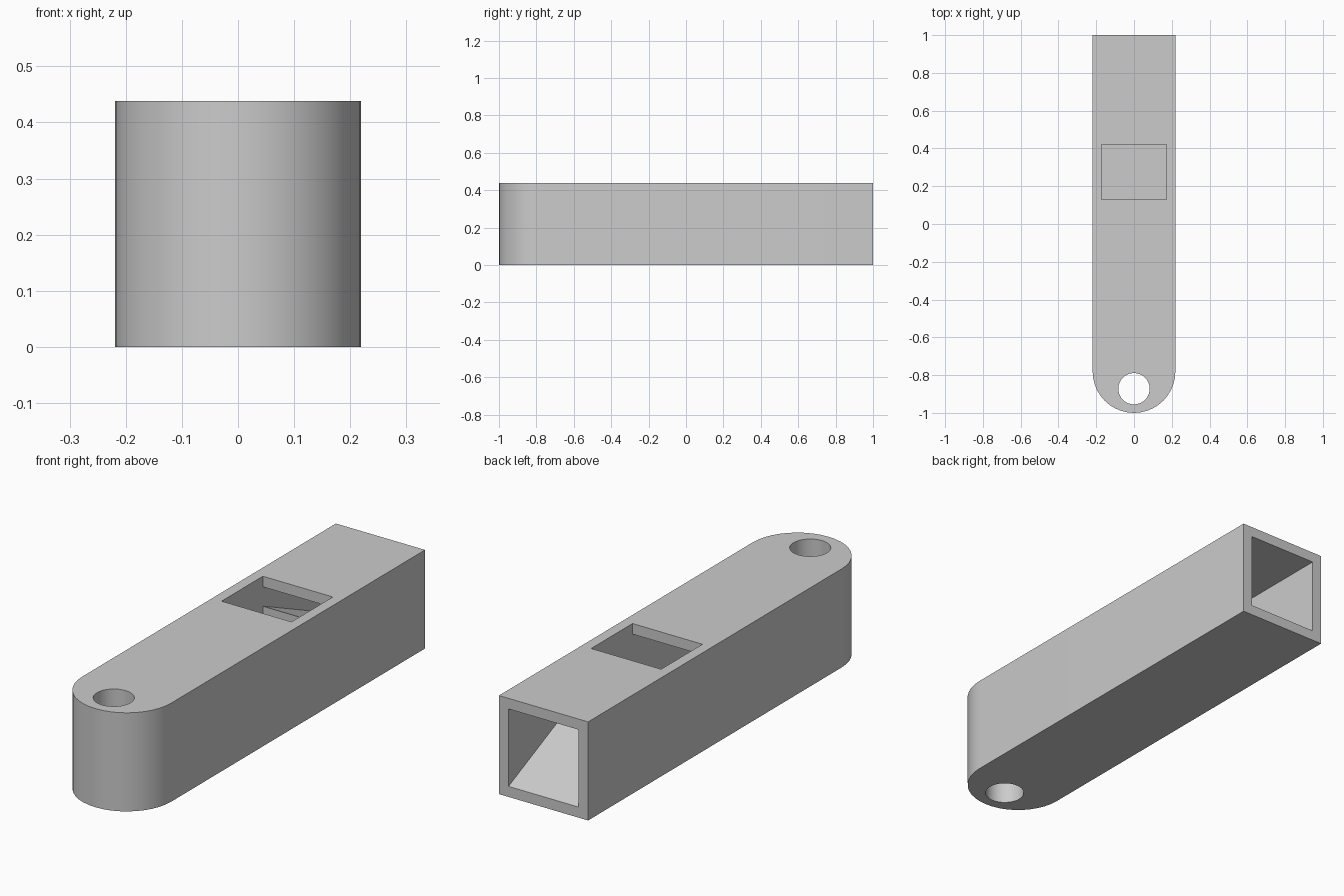
import bpy, bmesh, math
from mathutils import Vector

cube = bpy.data.objects.get("Cube")
if cube:
    bpy.data.objects.remove(cube)

HALF, HEIGHT, WALL = 0.219, 0.438, 0.047
ROUND_Y = -1 + HALF          # centre of the rounded end
HOLE_Y, HOLE_R = -0.872, 0.083

grey = bpy.data.materials.new("light_grey")
grey.use_nodes = True
colour = (0.6, 0.6, 0.6, 1)
grey.diffuse_color = colour
grey.node_tree.nodes["Principled BSDF"].inputs["Base Color"].default_value = colour


def prism(name, points, direction):
    """Extrude a closed outline along a vector."""
    bm = bmesh.new()
    face = bm.faces.new([bm.verts.new(p) for p in points])
    moved = bmesh.ops.extrude_face_region(bm, geom=[face])["geom"]
    verts = [v for v in moved if isinstance(v, bmesh.types.BMVert)]
    bmesh.ops.translate(bm, verts=verts, vec=Vector(direction))
    bmesh.ops.recalc_face_normals(bm, faces=bm.faces)
    mesh = bpy.data.meshes.new(name)
    bm.to_mesh(mesh)
    bm.free()
    mesh.materials.append(grey)
    obj = bpy.data.objects.new(name, mesh)
    bpy.context.collection.objects.link(obj)
    return obj


def arc(y, radius, start, end, steps, z):
    angles = [start + (end - start) * i / steps for i in range(steps + 1)]
    return [(radius * math.cos(a), y + radius * math.sin(a), z) for a in angles]


# Body: square bar with a rounded front end
outline = arc(ROUND_Y, HALF, math.pi, 2 * math.pi, 20, 0)
outline += [(HALF, 1, 0), (-HALF, 1, 0)]
body = prism("whistle_body", outline, (0, 0, HEIGHT))

# Air passage: sloped mouthpiece floor, top window and closed chamber
inner, roof = HALF - WALL, HEIGHT - WALL
window_front, window_back, ramp_top = 0.13, 0.42, 0.305
chamber_end = -0.74
side = [(1.05, 0.025), (1, WALL), (window_back, ramp_top), (window_back, WALL),
        (chamber_end, WALL), (chamber_end, roof), (window_front, roof),
        (window_front, 0.5), (window_back, 0.5), (window_back, roof), (1.05, roof)]
passage = prism("air_passage_cutter", [(-inner, y, z) for y, z in side],
                (2 * inner, 0, 0))

# Cord hole through the rounded end
hole = prism("cord_hole_cutter",
             arc(HOLE_Y, HOLE_R, 0, 2 * math.pi, 32, -0.1)[:-1], (0, 0, 0.7))

bpy.ops.object.select_all(action="DESELECT")
bpy.context.view_layer.objects.active = body
body.select_set(True)
for cutter in (passage, hole):
    cutter.hide_render = True
    mod = body.modifiers.new(cutter.name, "BOOLEAN")
    mod.operation = "DIFFERENCE"
    mod.solver = "EXACT"
    mod.object = cutter
    bpy.ops.object.modifier_apply(modifier=mod.name)
    bpy.data.objects.remove(cutter)

bpy.ops.object.shade_smooth_by_angle(angle=math.radians(20))
